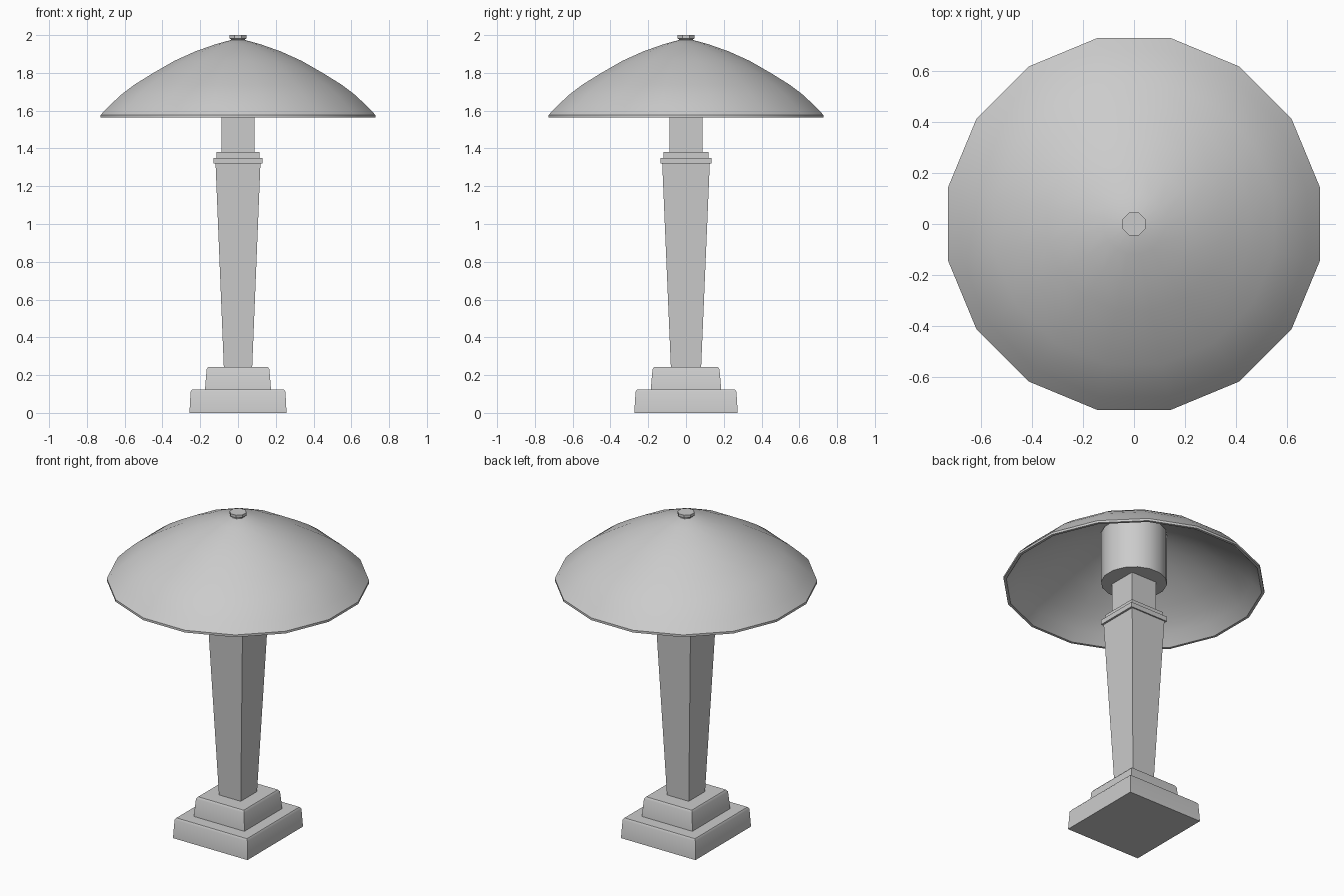
import bpy, bmesh, math

if "Cube" in bpy.data.objects:
    bpy.data.objects.remove(bpy.data.objects["Cube"])


def finish(name, bm, angle=35):
    bmesh.ops.recalc_face_normals(bm, faces=bm.faces[:])
    mesh = bpy.data.meshes.new(name)
    bm.to_mesh(mesh)
    bm.free()
    ob = bpy.data.objects.new(name, mesh)
    bpy.context.collection.objects.link(ob)
    bpy.ops.object.select_all(action='DESELECT')
    ob.select_set(True)
    bpy.context.view_layer.objects.active = ob
    bpy.ops.object.shade_smooth_by_angle(angle=math.radians(angle))
    return ob


def bridge(bm, a, b):
    n = len(a)
    for i in range(n):
        bm.faces.new((a[i], a[(i + 1) % n], b[(i + 1) % n], b[i]))


def block(name, sections):
    """Stack of rectangles (half x, half y, z), capped at both ends."""
    bm = bmesh.new()
    rings = [[bm.verts.new((sx * hx, sy * hy, z))
              for sx, sy in ((-1, -1), (1, -1), (1, 1), (-1, 1))]
             for hx, hy, z in sections]
    for a, b in zip(rings, rings[1:]):
        bridge(bm, a, b)
    bm.faces.new(rings[0])
    bm.faces.new(rings[-1])
    return finish(name, bm)


def lathe(name, profile, sides, closed=False, angle=40):
    """Turned part from (radius, z) points, flats facing the axes."""
    bm = bmesh.new()
    rings = []
    for r, z in profile:
        rings.append([bm.verts.new((r * math.cos(t), r * math.sin(t), z))
                      for t in (2 * math.pi * (i + 0.5) / sides for i in range(sides))])
    for a, b in zip(rings, rings[1:]):
        bridge(bm, a, b)
    bm.faces.new(rings[0])
    bm.faces.new(rings[-1])
    return finish(name, bm, angle)


# Stepped base
block("base_lower_step", [(.257, .274, 0), (.251, .267, .112), (.243, .259, .124)])
block("base_upper_step", [(.175, .187, .12), (.166, .177, .232), (.157, .168, .244)])

# Tapered column, collar and neck
block("column", [(.075, .08, .24), (.119, .126, 1.325)])
block("collar_lower", [(.131, .134, 1.32), (.131, .134, 1.35)])
block("collar_upper", [(.115, .119, 1.35), (.115, .119, 1.38)])
block("neck", [(.088, .088, 1.375), (.088, .088, 1.60)])

# Socket drum under the shade
lathe("socket", [(.187, 1.58), (.187, 1.90)], 16)

# Domed shade: outer skin, thin rim, inner skin
outer = [(.03, 1.976), (.12, 1.952), (.23, 1.914), (.345, 1.863), (.46, 1.798),
         (.56, 1.737), (.63, 1.685), (.69, 1.63), (.742, 1.577), (.742, 1.563)]
inner = [(.726, 1.563), (.675, 1.622), (.615, 1.675), (.545, 1.725), (.45, 1.786),
         (.335, 1.85), (.22, 1.901), (.115, 1.938), (.03, 1.960)]
lathe("shade", outer + inner, 16)

# Finial on top
lathe("finial", [(.040, 1.965), (.040, 1.978), (.049, 1.983), (.049, 2.0)], 8)
